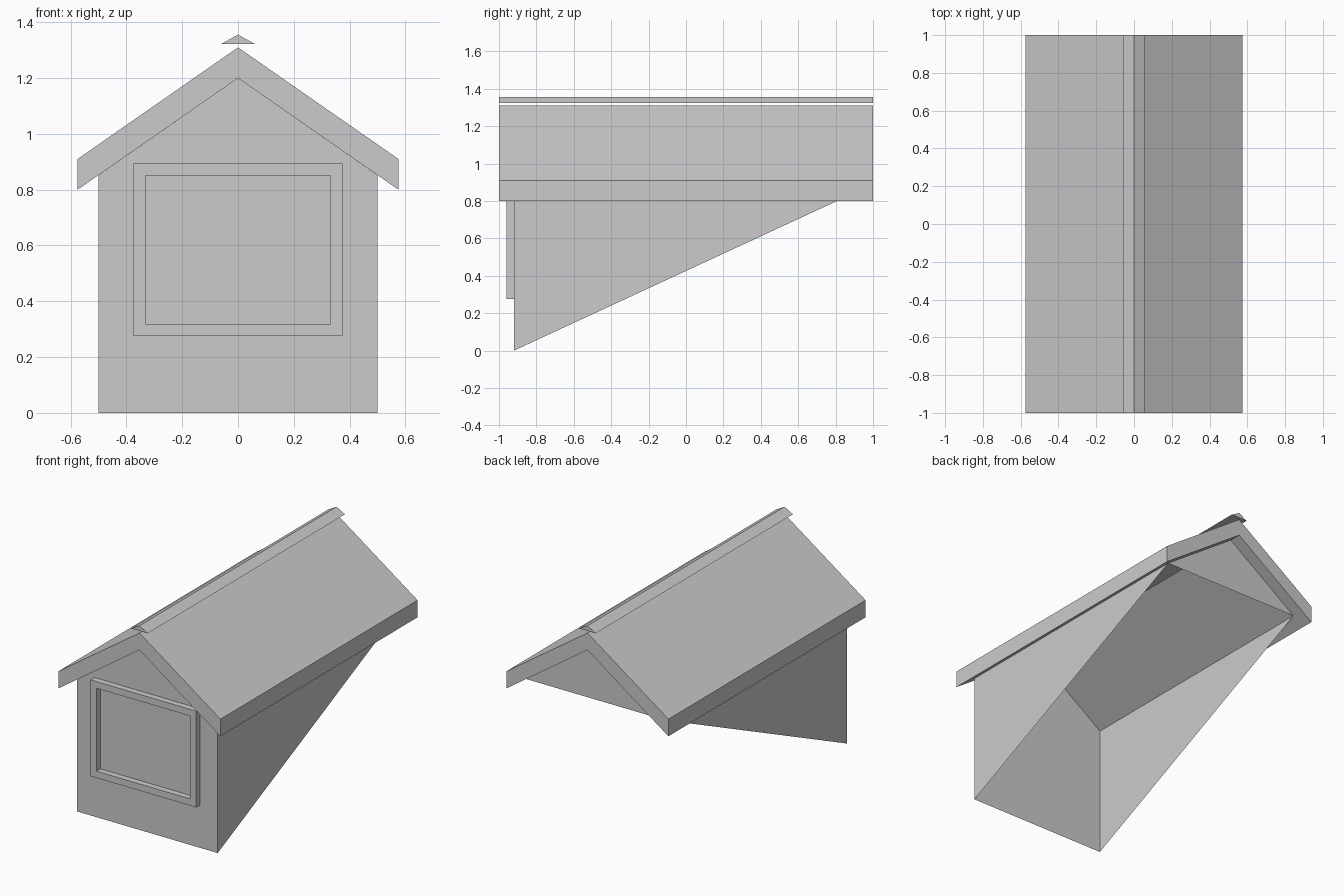
import bpy

if "Cube" in bpy.data.objects:
    bpy.data.objects.remove(bpy.data.objects["Cube"])


def make_object(name, verts, faces):
    mesh = bpy.data.meshes.new(name)
    mesh.from_pydata(verts, [], faces)
    mesh.update()
    obj = bpy.data.objects.new(name, mesh)
    bpy.context.collection.objects.link(obj)
    return obj


def extrude_profile(name, profile, y0, y1):
    """Closed prism from an anticlockwise (x, z) profile seen from the front."""
    n = len(profile)
    verts = [(x, y, z) for y in (y0, y1) for x, z in profile]
    faces = [tuple(range(n)), tuple(range(2 * n - 1, n - 1, -1))]
    for i in range(n):
        j = (i + 1) % n
        faces.append((i, i + n, j + n, j))
    return make_object(name, verts, faces)


FRONT, BACK = -0.92, 0.92
HALF, EAVE, PEAK = 0.5, 0.852, 1.2

# Dormer walls: thin shell, open underneath where it meets the sloping main roof
make_object("dormer_walls", [
    (-HALF, FRONT, 0), (HALF, FRONT, 0), (HALF, FRONT, EAVE),
    (0, FRONT, PEAK), (-HALF, FRONT, EAVE),
    (HALF, BACK, EAVE), (0, BACK, PEAK), (-HALF, BACK, EAVE),
], [
    (0, 1, 2, 3, 4),             # front wall
    (1, 5, 2), (0, 4, 7),        # side triangles
    (2, 5, 6, 3), (4, 3, 6, 7),  # ceiling slopes
    (5, 7, 6),                   # back gable
])

# Gabled roof slab
extrude_profile("roof", [(-0.575, 0.8), (0, 1.2), (0.575, 0.8),
                         (0.575, 0.91), (0, 1.31), (-0.575, 0.91)], -1, 1)

# Ridge cap floating just above the roof
extrude_profile("ridge_cap", [(-0.059, 1.323), (0.059, 1.323), (0, 1.356)], -1, 1)


# Window frame: rectangular ring standing proud of the front wall
def rectangle(half, low, high, y):
    return [(-half, y, low), (half, y, low), (half, y, high), (-half, y, high)]


frame_verts = (rectangle(0.375, 0.275, 0.893, -0.96) + rectangle(0.332, 0.318, 0.85, -0.96)
               + rectangle(0.375, 0.275, 0.893, FRONT) + rectangle(0.332, 0.318, 0.85, FRONT))
frame_faces = []
for i in range(4):
    j = (i + 1) % 4
    frame_faces += [(i, j, j + 4, i + 4), (i, i + 8, j + 8, j),
                    (i + 4, j + 4, j + 12, i + 12)]
make_object("window_frame", frame_verts, frame_faces)
